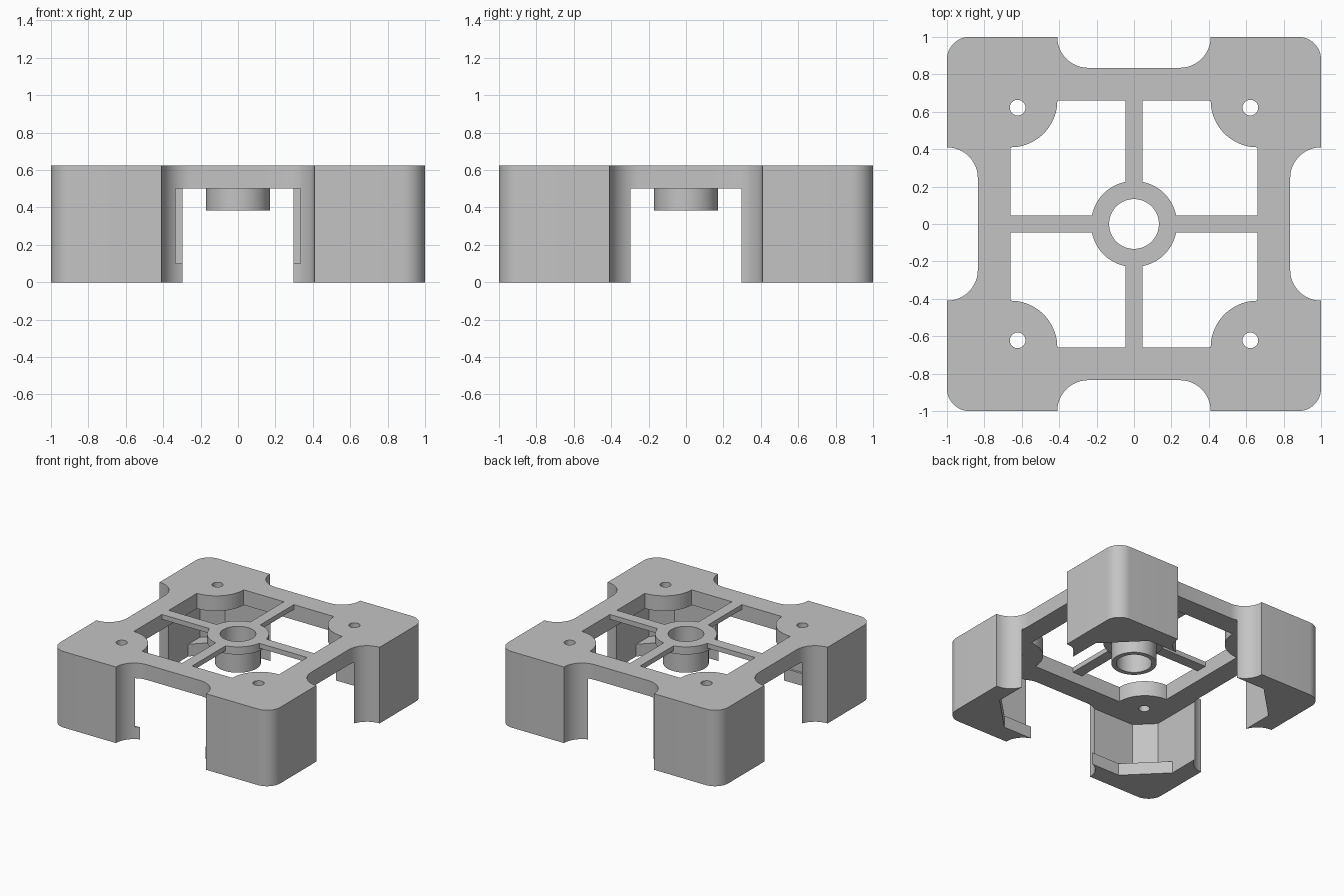
import bpy, bmesh
from math import sin, cos, radians, pi

cube = bpy.data.objects.get("Cube")
if cube:
    bpy.data.objects.remove(cube, do_unlink=True)

grey = bpy.data.materials.new("plain grey")
grey.use_nodes = True
colour = (0.55, 0.55, 0.55, 1)
grey.diffuse_color = colour
grey.node_tree.nodes["Principled BSDF"].inputs["Base Color"].default_value = colour

TOP, UNDER, LIP = 0.625, 0.5, 0.1


def arc(cx, cy, r, start, end, steps=12):
    angles = [radians(start + (end - start) * i / steps) for i in range(steps + 1)]
    return [(cx + r * cos(a), cy + r * sin(a)) for a in angles]


def four_fold(points):
    """Repeat one corner of an outline around all four quarters."""
    out, quarter = [], points
    for _ in range(4):
        out += quarter
        quarter = [(-y, x) for x, y in quarter]
    return out


def prism(name, outline, low, high):
    """Extrude a closed outline between two heights."""
    bm = bmesh.new()
    base = bm.faces.new([bm.verts.new((x, y, low)) for x, y in outline])
    top = bmesh.ops.extrude_face_region(bm, geom=[base])["geom"]
    bmesh.ops.translate(bm, vec=(0, 0, high - low),
                        verts=[v for v in top if isinstance(v, bmesh.types.BMVert)])
    bmesh.ops.recalc_face_normals(bm, faces=bm.faces)
    mesh = bpy.data.meshes.new(name)
    bm.to_mesh(mesh)
    bm.free()
    mesh.materials.append(grey)
    obj = bpy.data.objects.new(name, mesh)
    bpy.context.collection.objects.link(obj)
    return obj


def activate(obj):
    bpy.ops.object.select_all(action='DESELECT')
    obj.select_set(True)
    bpy.context.view_layer.objects.active = obj


def cut(obj, cutter):
    cutter.hide_render = True
    mod = obj.modifiers.new("cut", 'BOOLEAN')
    mod.operation, mod.solver, mod.object = 'DIFFERENCE', 'EXACT', cutter
    activate(obj)
    bpy.ops.object.modifier_apply(modifier=mod.name)
    bpy.data.objects.remove(cutter, do_unlink=True)


def cavity(front, chamfer):
    """Square pocket outline with chamfered corners."""
    w, b, c = 0.844, 0.844, chamfer
    right = [(w, -front + c), (w, b - c), (w - c, b)]
    left = [(-w + c, b), (-w, b - c), (-w, -front + c)]
    return right + left + [(-w + c, -front), (w - c, -front)]


# Body: rounded square with a filleted notch in every side
corner = (arc(1, 0.245, 0.165, 180, 90) + arc(0.88, 0.88, 0.12, 0, 90)
          + arc(0.245, 1, 0.165, 0, -90))
body = prism("frame_with_corner_legs", four_fold(corner), 0, TOP)

# Pocket between the legs, with a retaining lip at the bottom
cut(body, prism("pocket_cutter", cavity(0.862, 0.135), LIP, UNDER))
cut(body, prism("lip_cutter", cavity(0.844, 0.285), -0.1, LIP + 0.1))

# Central opening with rounded screw bosses in its corners
boss = arc(0.66, 0.66, 0.25, 270, 180, 20)
cut(body, prism("opening_cutter", four_fold(boss), UNDER - 0.1, TOP + 0.1))
for x in (-0.622, 0.622):
    for y in (-0.622, 0.622):
        cut(body, prism("hole_cutter", arc(x, y, 0.042, 0, 345, 23), UNDER - 0.1, TOP + 0.1))

# Hub: flange and tube turned from one closed profile
steps = 64
profile = [(0.133, TOP), (0.133, 0.385), (0.17, 0.385), (0.17, 0.562), (0.23, 0.562), (0.23, TOP)]
bm = bmesh.new()
rings = [[bm.verts.new((r * cos(2 * pi * i / steps), r * sin(2 * pi * i / steps), z))
          for r, z in profile] for i in range(steps)]
for i in range(steps):
    a, b = rings[i], rings[(i + 1) % steps]
    for j in range(len(profile)):
        k = (j + 1) % len(profile)
        bm.faces.new((a[j], b[j], b[k], a[k]))
bmesh.ops.recalc_face_normals(bm, faces=bm.faces)
mesh = bpy.data.meshes.new("hub")
bm.to_mesh(mesh)
bm.free()
mesh.materials.append(grey)
hub = bpy.data.objects.new("hub", mesh)
bpy.context.collection.objects.link(hub)

# Four thin spokes joining the hub to the frame
spoke = [(0.2255, -0.045), (0.66, -0.045), (0.66, 0.045), (0.2255, 0.045)]
for side in ("left", "back", "right", "front"):
    prism(side + "_spoke", spoke, TOP - 0.04, TOP)
    spoke = [(-y, x) for x, y in spoke]

for obj in (body, hub):
    activate(obj)
    bpy.ops.object.shade_smooth_by_angle(angle=radians(30))
